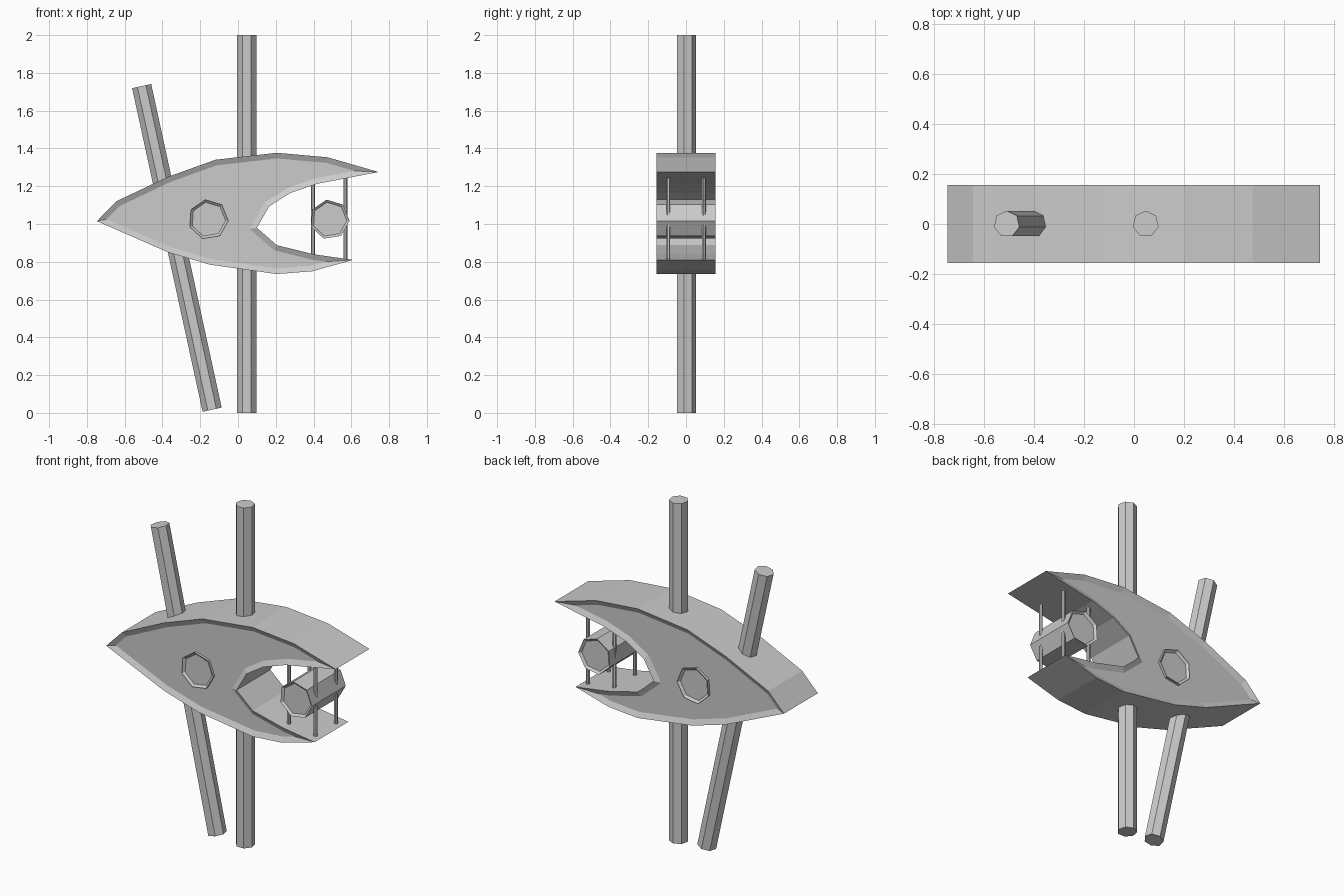
import bpy, bmesh
from math import cos, sin, tau, radians
from mathutils import Vector

if "Cube" in bpy.data.objects:
    bpy.data.objects.remove(bpy.data.objects["Cube"])

HALF = 0.157  # half thickness along y


def prism(name, outline, rim, depth):
    """Extrude an x/z outline along y and sink an inset panel in both ends."""
    bm = bmesh.new()
    front = bm.faces.new([bm.verts.new((x, -HALF, z)) for x, z in outline])
    res = bmesh.ops.extrude_face_region(bm, geom=[front], use_keep_orig=True)
    moved = [g for g in res["geom"] if isinstance(g, bmesh.types.BMVert)]
    bmesh.ops.translate(bm, verts=moved, vec=(0, 2 * HALF, 0))
    bmesh.ops.recalc_face_normals(bm, faces=bm.faces[:])
    caps = [f for f in bm.faces if abs(f.normal.y) > 0.9]
    for cap in caps:
        inward = -cap.normal.copy()
        bmesh.ops.inset_region(bm, faces=[cap], thickness=rim, use_even_offset=True)
        bmesh.ops.translate(bm, verts=cap.verts[:], vec=inward * depth)
    me = bpy.data.meshes.new(name)
    bm.to_mesh(me)
    bm.free()
    ob = bpy.data.objects.new(name, me)
    bpy.context.collection.objects.link(ob)
    return ob


def rod(name, a, b, radius, sides=7):
    a, b = Vector(a), Vector(b)
    bm = bmesh.new()
    bmesh.ops.create_cone(bm, cap_ends=True, segments=sides, radius1=radius,
                          radius2=radius, depth=(b - a).length)
    me = bpy.data.meshes.new(name)
    bm.to_mesh(me)
    bm.free()
    ob = bpy.data.objects.new(name, me)
    ob.location = (a + b) / 2
    tilt = Vector((0, 0, 1)).rotation_difference(b - a)
    ob.rotation_euler = tilt.to_euler()
    bpy.context.collection.objects.link(ob)
    return ob


def heptagon(cx, cz, r):
    return [(cx + r * cos(radians(-4) + tau * i / 7),
             cz + r * sin(radians(-4) + tau * i / 7)) for i in range(7)]


# Hull: pointed nose on the left, forked tail on the right
hull = [(-0.747, 1.015), (-0.645, 1.12), (-0.37, 1.25), (-0.12, 1.34),
        (0.205, 1.377), (0.475, 1.353), (0.745, 1.275),
        (0.42, 1.213), (0.275, 1.163), (0.165, 1.093), (0.10, 0.98),
        (0.205, 0.888), (0.40, 0.84), (0.608, 0.81),
        (0.395, 0.75), (0.205, 0.735), (-0.15, 0.785), (-0.37, 0.85)]
prism("hull", hull, 0.03, 0.015)

# Round hub in the hull and drum in the tail fork
prism("hull_hub", heptagon(-0.157, 1.024, 0.106), 0.013, 0.012)
prism("tail_drum", heptagon(0.485, 1.024, 0.106), 0.013, 0.012)

# Masts through the hull
rod("upright_mast", (0.047, 0, 0), (0.047, 0, 2), 0.053)
rod("tilted_mast", (-0.137, 0, 0.017), (-0.51, 0, 1.73), 0.053)

# Thin struts holding the drum
for x, top, low in ((0.397, 1.25, 0.81), (0.57, 1.26, 0.808)):
    for y in (-0.095, 0.095):
        rod("drum_strut", (x, y, low), (x, y, top), 0.0105)
